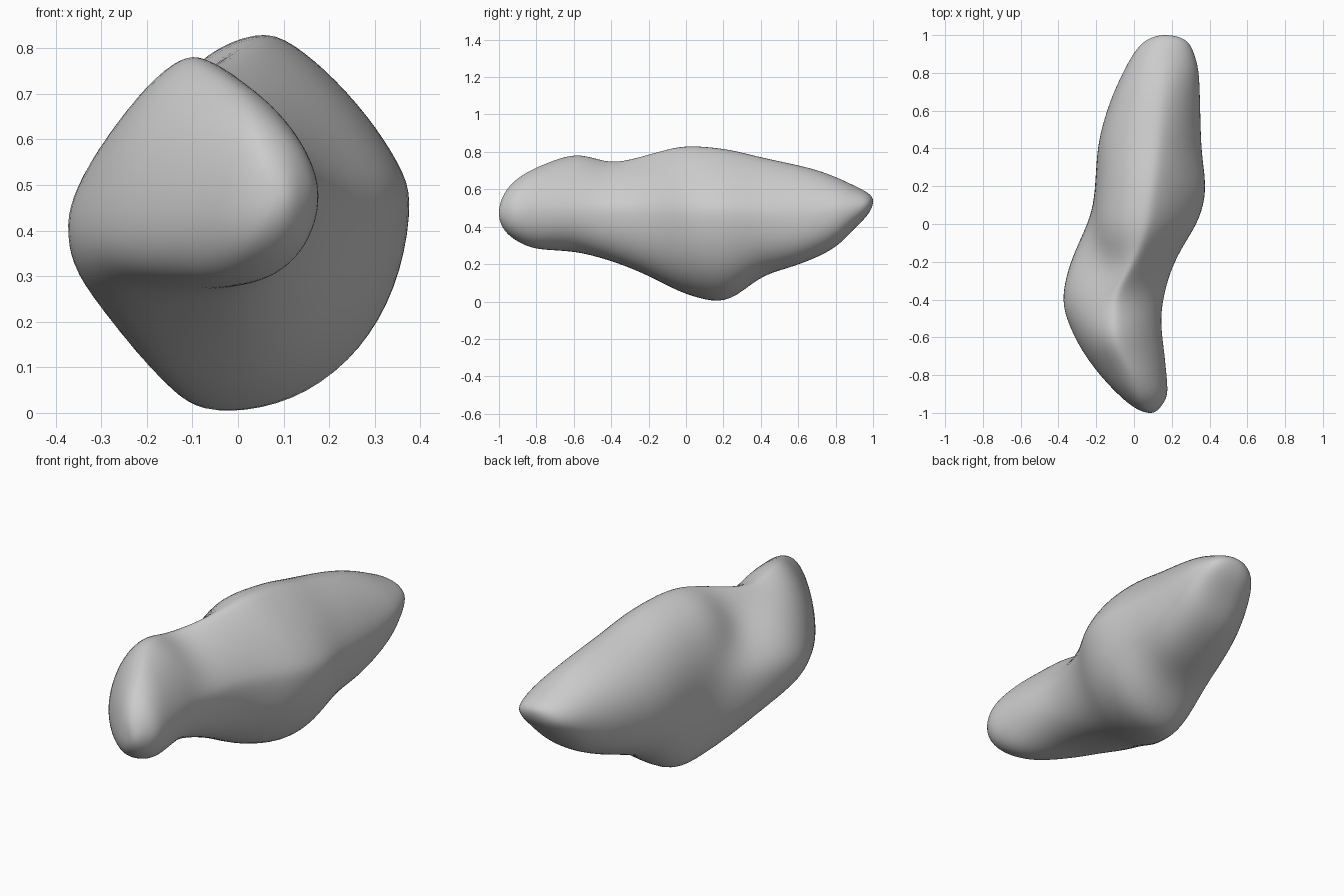
import bpy
import bmesh
from math import acos, cos, exp, sin, pi

RINGS, SIDES = 90, 72

default_cube = bpy.data.objects.get("Cube")
if default_cube:
    bpy.data.objects.remove(default_cube, do_unlink=True)


def arc_position(y):
    """Parameter along the body that crowds rings into the rounded ends."""
    return acos(max(-1.0, min(1.0, -y)))


def make_curve(points):
    """Smooth, non-overshooting curve through (y, value) pairs."""
    ts = [arc_position(y) for y, _ in points]
    vs = [v for _, v in points]
    last = len(ts) - 1
    slopes = [(vs[i + 1] - vs[i]) / (ts[i + 1] - ts[i]) for i in range(last)]
    tangents = [slopes[0]]
    for before, after in zip(slopes, slopes[1:]):
        product = before * after
        tangents.append(2 * product / (before + after) if product > 0 else 0.0)
    tangents.append(slopes[-1])

    def evaluate(t):
        i = 0
        while i < last - 1 and t > ts[i + 1]:
            i += 1
        width = ts[i + 1] - ts[i]
        u = max(0.0, min(1.0, (t - ts[i]) / width))
        start = vs[i] + (vs[i + 1] - vs[i]) * u * u * (3 - 2 * u)
        bend = tangents[i] * u * (1 - u) ** 2 - tangents[i + 1] * u * u * (1 - u)
        return start + bend * width

    return evaluate


# Outline heights and widths along the length
top_z = make_curve([(-1, .47), (-.97, .58), (-.9, .66), (-.75, .74), (-.57, .792),
                    (-.4, .748), (-.2, .795), (0, .838), (.2, .822), (.4, .775),
                    (.7, .705), (.9, .62), (1, .54)])
bottom_z = make_curve([(-1, .47), (-.97, .38), (-.9, .32), (-.8, .28), (-.6, .265),
                       (-.4, .215), (-.2, .135), (0, .035), (.2, -.01), (.25, .01),
                       (.4, .13), (.6, .195), (.8, .29), (.9, .39), (1, .54)])
left_x = make_curve([(-1, .09), (-.97, .14), (-.89, .18), (-.7, .165), (-.5, .145),
                     (-.3, .18), (-.1, .27), (0, .34), (.18, .385), (.4, .36),
                     (.8, .345), (.9, .32), (.97, .28), (1, .165)])
right_x = make_curve([(-1, .09), (-.97, 0), (-.9, -.085), (-.8, -.18), (-.6, -.315),
                      (-.4, -.382), (-.25, -.355), (-.1, -.3), (0, -.25), (.12, -.215),
                      (.4, -.195), (.6, -.145), (.8, -.06), (.97, .06), (1, .165)])

# Where the ridges of each cross-section sit
ridge_x = make_curve([(-1, .09), (-.8, -.01), (-.6, -.1), (-.4, -.11), (-.2, -.01),
                      (0, .065), (.6, .13), (1, .165)])
keel_x = make_curve([(-1, .09), (-.8, -.01), (-.6, -.09), (-.2, -.07), (.2, -.02),
                     (.6, .1), (1, .165)])
left_z = make_curve([(-1, .47), (-.4, .49), (.2, .48), (.6, .46), (.85, .49), (1, .54)])
right_z = make_curve([(-1, .47), (-.4, .42), (.2, .42), (.6, .45), (1, .54)])

# Fullness of each quarter: low is flat, two is round
fullness = {
    (True, True): make_curve([(-1, 2), (-.6, 1.5), (.1, 1.28), (.6, 1.55), (1, 2)]),
    (False, True): make_curve([(-1, 2), (-.7, 1.65), (-.4, 1.45), (.1, 2), (1, 2)]),
    (True, False): make_curve([(-1, 2), (-.35, 2.3), (.15, 2.05), (.6, 2.5), (1, 2)]),
    (False, False): make_curve([(-1, 2), (-.6, 2.4), (0, 2.8), (.3, 2.3), (1, 2)]),
}


def groove(y, s, c):
    """Slanting hollow between the right shoulder and the head."""
    return exp(-((y + .03 + .23 * c) / .12) ** 2) * abs(2 * s * c)


def section_point(t, angle):
    s, c = sin(angle), cos(angle)
    on_left, on_top = s >= 0, c >= 0
    power = 2 / fullness[on_left, on_top](t)
    centre_x = (ridge_x if on_top else keel_x)(t)
    centre_z = (left_z if on_left else right_z)(t)
    side = (left_x if on_left else right_x)(t)
    height = (top_z if on_top else bottom_z)(t)
    reach = 1.0
    if on_top and not on_left:
        reach -= .26 * groove(-cos(t), s, c)
    return (centre_x + (side - centre_x) * abs(s) ** power * reach,
            -cos(t),
            centre_z + (height - centre_z) * abs(c) ** power * reach)


# Loft the rock from rings between two end points
bm = bmesh.new()
rings = [[bm.verts.new(section_point(pi * r / RINGS, 2 * pi * k / SIDES))
          for k in range(SIDES)] for r in range(1, RINGS)]
front_tip = bm.verts.new(section_point(0, 0))
back_tip = bm.verts.new(section_point(pi, 0))
for k in range(SIDES):
    n = (k + 1) % SIDES
    for a, b in zip(rings, rings[1:]):
        bm.faces.new((a[k], a[n], b[n], b[k]))
    bm.faces.new((front_tip, rings[0][n], rings[0][k]))
    bm.faces.new((back_tip, rings[-1][k], rings[-1][n]))

# Soften the ridges as if worn
for _ in range(12):
    bmesh.ops.smooth_vert(bm, verts=bm.verts[:], factor=0.5,
                          use_axis_x=True, use_axis_z=True)
bmesh.ops.recalc_face_normals(bm, faces=bm.faces[:])
mesh = bpy.data.meshes.new("rock")
bm.to_mesh(mesh)
bm.free()

rock = bpy.data.objects.new("rock", mesh)
bpy.context.collection.objects.link(rock)

# Plain stone colour
stone = bpy.data.materials.new("stone grey")
stone.use_nodes = True
colour = (.6, .6, .6, 1)
stone.diffuse_color = colour
stone.node_tree.nodes["Principled BSDF"].inputs["Base Color"].default_value = colour
mesh.materials.append(stone)

bpy.context.view_layer.objects.active = rock
rock.select_set(True)
bpy.ops.object.shade_smooth()
